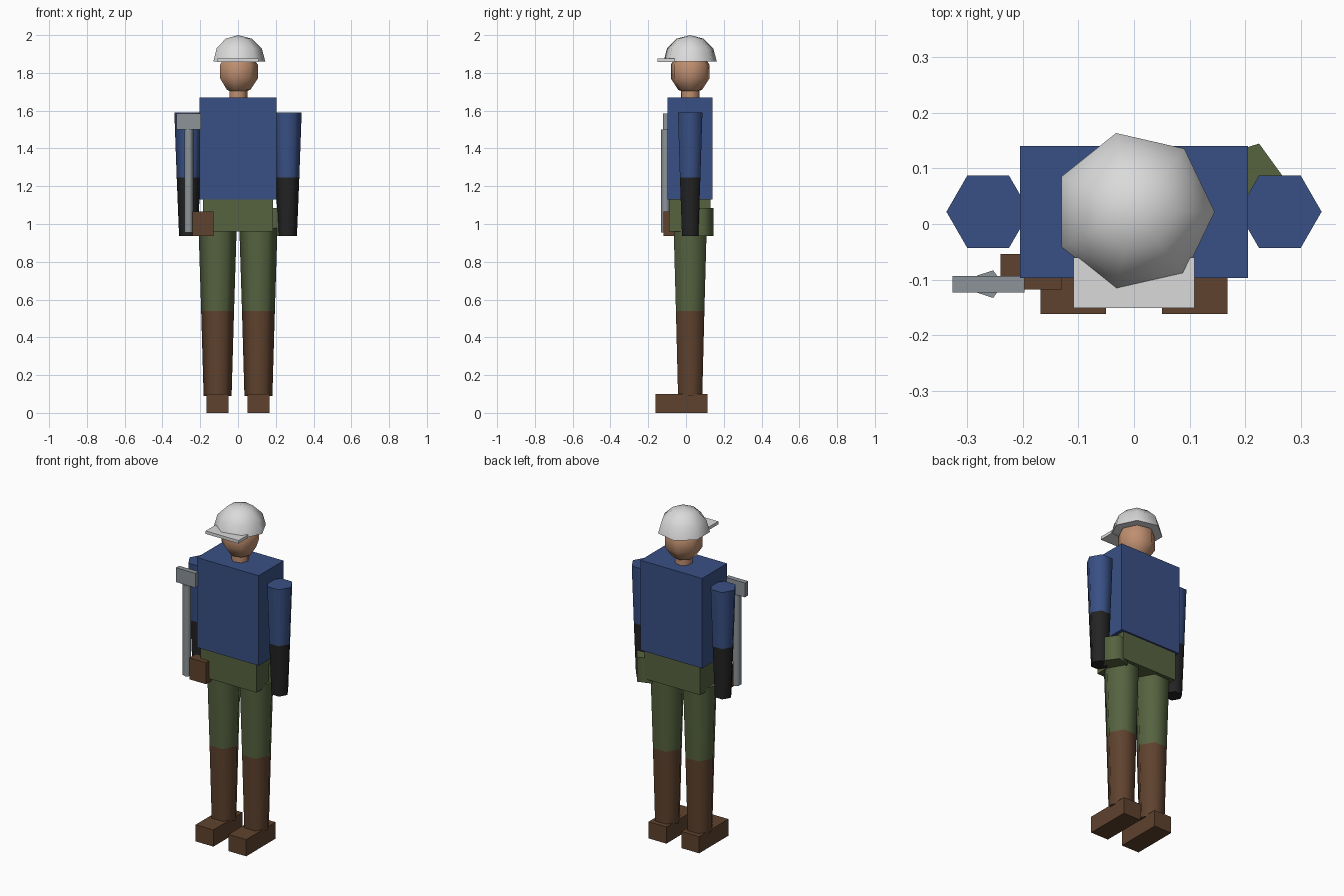
import bpy
import bmesh
from math import sin, cos, pi, radians

cube = bpy.data.objects.get("Cube")
if cube:
    bpy.data.objects.remove(cube, do_unlink=True)

MID_Y = 0.022  # depth of the body axis


def material(name, hex_code):
    def linear(c):
        return c / 12.92 if c <= 0.04045 else ((c + 0.055) / 1.055) ** 2.4
    rgb = [linear(int(hex_code[i:i + 2], 16) / 255) for i in (0, 2, 4)]
    mat = bpy.data.materials.new(name)
    mat.use_nodes = True
    mat.diffuse_color = (*rgb, 1)
    mat.node_tree.nodes["Principled BSDF"].inputs["Base Color"].default_value = (*rgb, 1)
    return mat


blue = material("blue_cloth", "395085")
green = material("green_cloth", "566340")
brown = material("brown_leather", "5f422e")
black = material("black_glove", "232323")
skin = material("skin", "bf8f70")
white = material("white_shell", "d9dad9")
steel = material("grey_steel", "8c9398")


def finish(name, bm, mat, smooth=False):
    bmesh.ops.remove_doubles(bm, verts=bm.verts, dist=0.0001)
    bmesh.ops.recalc_face_normals(bm, faces=bm.faces)
    mesh = bpy.data.meshes.new(name)
    bm.to_mesh(mesh)
    bm.free()
    mesh.materials.append(mat)
    if smooth:
        mesh.polygons.foreach_set("use_smooth", [True] * len(mesh.polygons))
        mesh.set_sharp_from_angle(angle=radians(74))
    obj = bpy.data.objects.new(name, mesh)
    bpy.context.scene.collection.objects.link(obj)
    return obj


def box(name, xs, ys, zs, mat):
    bm = bmesh.new()
    bmesh.ops.create_cube(bm, size=1)
    for v in bm.verts:
        for axis, (low, high) in enumerate((xs, ys, zs)):
            v.co[axis] = low if v.co[axis] < 0 else high
    return finish(name, bm, mat)


def lathe(name, x, y, sides, profile, mat):
    """Stack polygon rings of (radius, height) and cap the open ends."""
    bm = bmesh.new()
    rings = []
    for r, z in profile:
        if r == 0:
            rings.append([bm.verts.new((x, y, z))])
        else:
            rings.append([bm.verts.new((x + r * cos(2 * pi * i / sides),
                                        y + r * sin(2 * pi * i / sides), z))
                          for i in range(sides)])
    for low, high in zip(rings, rings[1:]):
        for i in range(sides):
            j = (i + 1) % sides
            quad = [low[i % len(low)], low[j % len(low)],
                    high[j % len(high)], high[i % len(high)]]
            bm.faces.new(list(dict.fromkeys(quad)))
    for ring in (rings[0], rings[-1]):
        if len(ring) > 2:
            bm.faces.new(ring)
    return finish(name, bm, mat, smooth=True)


# Torso and hips
box("torso", (-0.205, 0.205), (-0.097, 0.14), (1.13, 1.67), blue)
box("hips", (-0.185, 0.185), (-0.09, 0.13), (0.96, 1.13), green)

# Arms and legs, each a tapered limb in two colours
for side, s in (("left", 1), ("right", -1)):
    lathe(side + "_sleeve", s * 0.262, MID_Y, 6, [(0.0625, 1.245), (0.075, 1.59)], blue)
    lathe(side + "_glove", s * 0.262, MID_Y, 6, [(0.05, 0.937), (0.0625, 1.245)], black)
    lathe(side + "_trouser_leg", s * 0.108, MID_Y, 6, [(0.087, 0.54), (0.101, 0.98)], green)
    lathe(side + "_boot_shaft", s * 0.108, MID_Y, 6, [(0.074, 0.09), (0.087, 0.54)], brown)
    box(side + "_shoe", sorted((s * 0.05, s * 0.168)), (-0.162, 0.115), (0, 0.1), brown)

# Neck and head
lathe("neck", 0, MID_Y, 7, [(0.05, 1.65), (0.05, 1.75)], skin)
head_angles = [radians(a) for a in (-90, -54, -18, 18, 54, 90)]
lathe("head", 0, MID_Y, 7,
      [(0 if abs(a) > 1.5 else 0.11 * cos(a), 1.807 + 0.12 * sin(a)) for a in head_angles], skin)

# Hard hat: dome and brim
dome_angles = [radians(a) for a in (0, 30, 60, 90)]
lathe("helmet_dome", 0, MID_Y, 7,
      [(0 if a > 1.5 else 0.145 * cos(a), 1.86 + 0.14 * sin(a)) for a in dome_angles], white)
box("helmet_brim", (-0.109, 0.109), (-0.151, -0.06), (1.858, 1.876), white)

# Belt gear: side pouch, holster and the hammer it carries
lathe("side_pouch", 0.203, 0.078, 5, [(0.07, 0.937), (0.07, 1.085)], green)
box("holster", (-0.24, -0.13), (-0.118, -0.054), (0.937, 1.066), brown)
lathe("hammer_handle", -0.261, -0.108, 5, [(0.026, 0.955), (0.026, 1.5)], steel)
box("hammer_head", (-0.326, -0.197), (-0.123, -0.093), (1.5, 1.586), steel)
